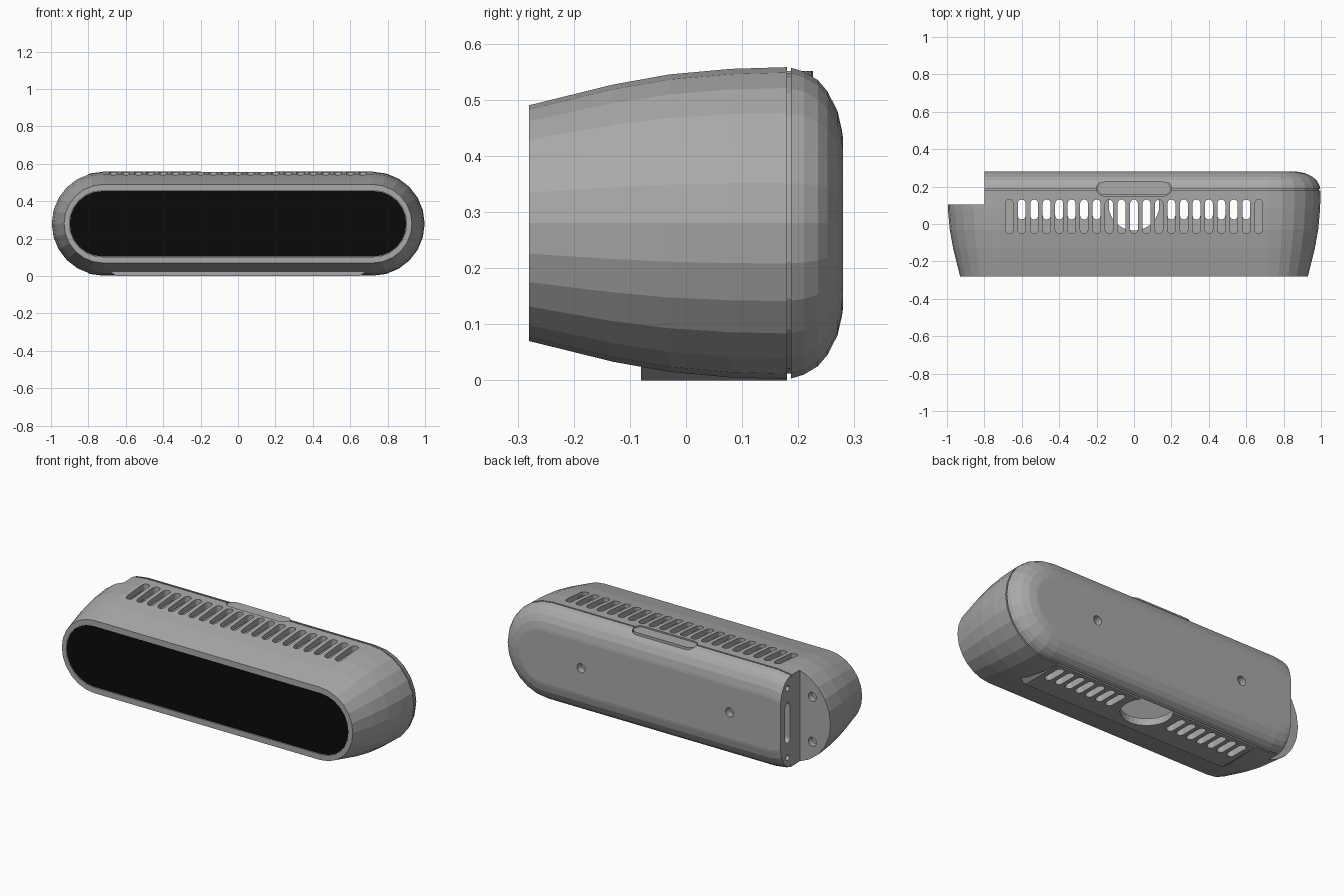
import bpy, bmesh, math

cube = bpy.data.objects.get("Cube")
if cube:
    bpy.data.objects.remove(cube)

MID = 0.28      # height of the centre line
HALF = 0.72     # half length of the straight part of the casing


def material(name, value, rough):
    m = bpy.data.materials.new(name)
    m.use_nodes = True
    colour = (value, value, value, 1)
    m.diffuse_color = colour
    bsdf = m.node_tree.nodes["Principled BSDF"]
    bsdf.inputs["Base Color"].default_value = colour
    bsdf.inputs["Roughness"].default_value = rough
    return m


GREY = material("satin grey", 0.4, 0.5)
BLACK = material("black glass", 0.003, 0.4)


def pill(half, r, u=0, v=0, n=12, upright=False):
    """Outline of a rounded bar; half = 0 gives a circle."""
    pts = []
    for side in (1, -1):
        for i in range(n + 1 if half else n):
            a = -math.pi / 2 + math.pi * i / n
            p = (side * (half + r * math.cos(a)), side * r * math.sin(a))
            pts.append((u - p[1], v + p[0]) if upright else (u + p[0], v + p[1]))
    return pts


def rect(u0, u1, v0, v1):
    return [(u0, v0), (u1, v0), (u1, v1), (u0, v1)]


def add_loft(bm, axis, sections):
    """Skin matching outlines placed along an axis and cap both ends."""
    place = {"X": lambda p, d: (d, p[0], p[1]),
             "Y": lambda p, d: (p[0], d, p[1]),
             "Z": lambda p, d: (p[0], p[1], d)}[axis]
    rings = [[bm.verts.new(place(p, d)) for p in pts] for d, pts in sections]
    for a, b in zip(rings, rings[1:]):
        for i in range(len(a)):
            j = (i + 1) % len(a)
            bm.faces.new((a[i], a[j], b[j], b[i]))
    bm.faces.new(rings[0])
    bm.faces.new(rings[-1])


def make(name, lofts, mat=None):
    bm = bmesh.new()
    for axis, sections in lofts:
        add_loft(bm, axis, sections)
    bmesh.ops.recalc_face_normals(bm, faces=bm.faces[:])
    me = bpy.data.meshes.new(name)
    bm.to_mesh(me)
    bm.free()
    if mat:
        me.materials.append(mat)
    ob = bpy.data.objects.new(name, me)
    bpy.context.scene.collection.objects.link(ob)
    return ob


def prism(axis, d0, d1, pts):
    return axis, [(d0, pts), (d1, pts)]


def carve(ob, lofts):
    """Subtract a group of separate shapes and bake the result."""
    cutter = make("cutter", lofts)
    cutter.hide_render = True
    mod = ob.modifiers.new("cut", "BOOLEAN")
    mod.operation = "DIFFERENCE"
    mod.solver = "EXACT"
    mod.object = cutter
    bpy.context.view_layer.update()
    dg = bpy.context.evaluated_depsgraph_get()
    baked = bpy.data.meshes.new_from_object(ob.evaluated_get(dg))
    ob.modifiers.clear()
    ob.data = baked
    bpy.data.objects.remove(cutter)


def casing(profile):
    return "Y", [(y, pill(HALF, r, 0, MID)) for y, r in profile]


# Tapered front casing and rounded rear shell with a narrow joint neck
body = make("front_casing", [casing([(-0.28, 0.21), (-0.13, 0.247), (-0.03, 0.265),
                                     (0.08, 0.275), (0.18, 0.278)])], GREY)
back = make("rear_shell", [casing([(0.179, 0.268), (0.187, 0.268), (0.187, 0.277),
                                   (0.21, 0.27), (0.235, 0.255), (0.252, 0.235),
                                   (0.27, 0.2), (0.278, 0.165), (0.28, 0.15)])], GREY)

# Hollow middle, glass recess, and the corner cut away for the connectors
carve(body, [prism("Y", -0.1, 0.172, rect(-HALF, HALF, 0.04, 0.52)),
             prism("Y", -0.3, -0.268, pill(0.725, 0.177, 0, MID))])
for part in (body, back):
    carve(part, [prism("Y", 0.103, 0.4, rect(-1.2, -0.8, -0.2, 0.8))])

# Foot plate with bevelled ends
foot = make("foot_plate", [("Z", [(0, rect(-0.65, 0.65, -0.08, 0.18)),
                                  (0.035, rect(-0.7, 0.7, -0.08, 0.18))])], GREY)

# Ventilation slots above and below, and the round mount opening
xs = [-0.667 + 0.0667 * i for i in range(21)]
carve(body, [prism("Z", 0.45, 0.7, pill(0.07, 0.021, x, 0.04, 6, True)) for x in xs])
bottom = [prism("Z", -0.1, 0.1, pill(0.045, 0.021, x, 0.09, 6, True))
          for x in xs[1:-1] if abs(x) > 0.17]
bottom.append(prism("Z", -0.1, 0.1, pill(0, 0.135, 0, 0.1, 16)))
for part in (body, foot):
    carve(part, bottom)

# Button recess across the joint
for part in (body, back):
    carve(part, [prism("Z", 0.535, 0.7, pill(0.16, 0.04, 0, 0.19, 8))])
make("top_button", [prism("Z", 0.52, 0.551, pill(0.16, 0.036, 0, 0.19, 8))], GREY)

# Screw holes at the back, on the connector wall and on the end face
carve(back, [prism("Y", 0.24, 0.4, pill(0, 0.026, x, MID, 8)) for x in (-0.475, 0.475)])
carve(body, [prism("Y", 0.07, 0.2, pill(0, 0.026, -0.88, MID + s * 0.13, 8))
             for s in (-1, 1)])
wall = [prism("X", -0.9, -0.765, pill(0, 0.016, 0.215, MID + s * 0.2, 8)) for s in (-1, 1)]
wall.append(prism("X", -0.9, -0.765, pill(0.095, 0.022, 0.215, MID, 8, True)))
carve(back, wall)

# Black front window
make("front_window", [prism("Y", -0.276, -0.266, pill(0.725, 0.175, 0, MID))], BLACK)
